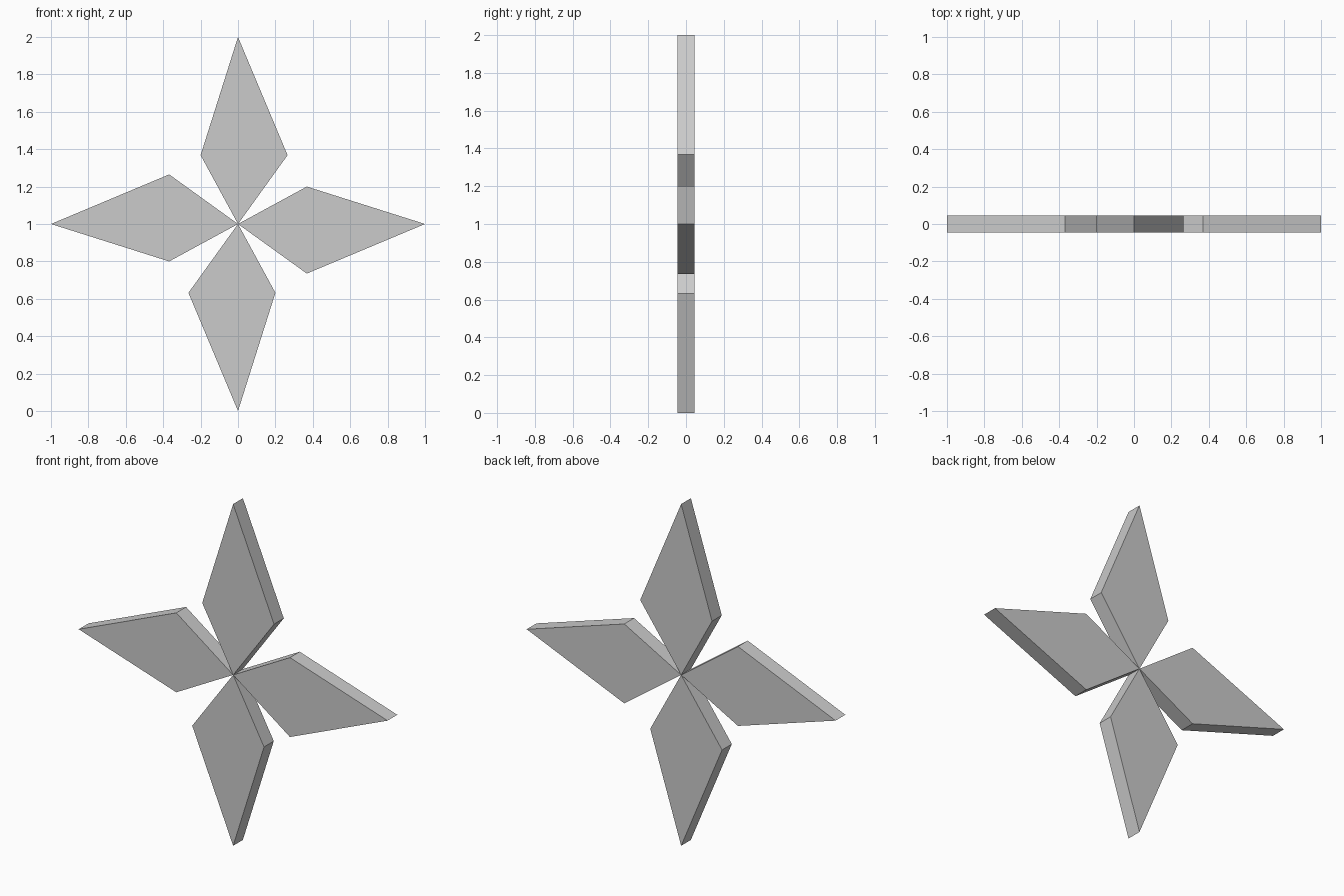
import bpy
import bmesh
from math import pi
from mathutils import Matrix, Vector

if "Cube" in bpy.data.objects:
    bpy.data.objects.remove(bpy.data.objects["Cube"])

HALF_DEPTH = 0.045
HUB = Vector((0, 0, 1))
# Kite profile of the upward blade, relative to the hub (x, z)
KITE = [(0, 0), (0.265, 0.368), (0, 1), (-0.2, 0.368)]


def make_blade(name, turn):
    """Extrude the kite through y and turn it about the hub."""
    bm = bmesh.new()
    face = bm.faces.new([bm.verts.new((x, -HALF_DEPTH, z)) for x, z in KITE])
    ext = bmesh.ops.extrude_face_region(bm, geom=[face], use_keep_orig=True)
    moved = [g for g in ext["geom"] if isinstance(g, bmesh.types.BMVert)]
    bmesh.ops.translate(bm, verts=moved, vec=(0, 2 * HALF_DEPTH, 0))
    bmesh.ops.recalc_face_normals(bm, faces=bm.faces)
    bm.transform(Matrix.Translation(HUB) @ Matrix.Rotation(turn, 4, 'Y'))
    mesh = bpy.data.meshes.new(name)
    bm.to_mesh(mesh)
    bm.free()
    bpy.context.collection.objects.link(bpy.data.objects.new(name, mesh))


# Four identical blades at quarter turns
for i, side in enumerate(("top", "right", "bottom", "left")):
    make_blade(side + "_blade", i * pi / 2)
